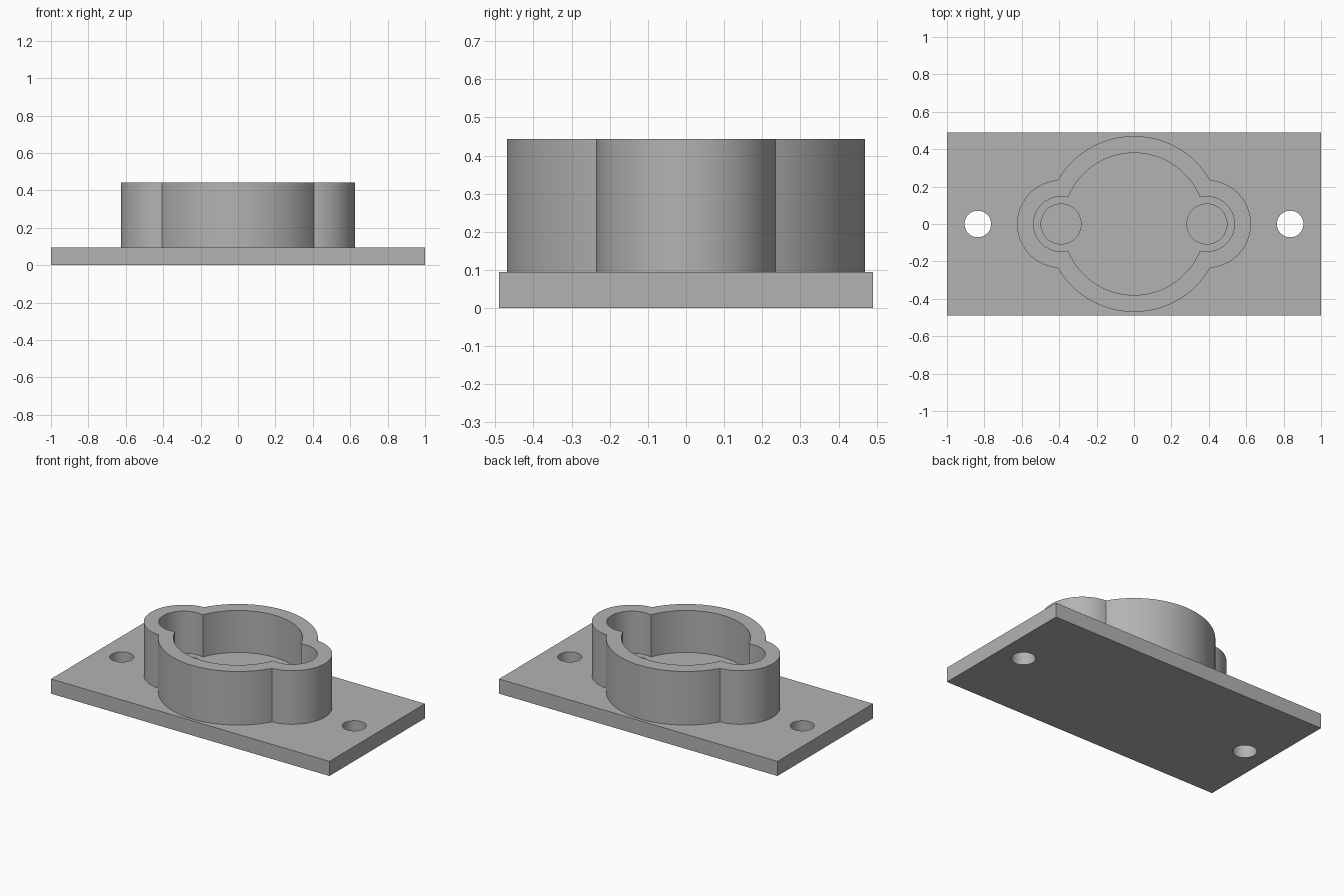
import bpy, bmesh
from math import sin, cos, pi, acos, atan2

cube = bpy.data.objects.get("Cube")
if cube:
    bpy.data.objects.remove(cube, do_unlink=True)

grey = bpy.data.materials.new("plain grey")
grey.use_nodes = True
colour = (0.45, 0.45, 0.45, 1)
grey.diffuse_color = colour
grey.node_tree.nodes["Principled BSDF"].inputs["Base Color"].default_value = colour

PLATE_TOP, FLOOR, TOP = 0.095, 0.17, 0.443
LOBE_X = 0.39


def arc(cx, r, start, end, n):
    return [(cx + r * cos(start + (end - start) * i / n),
             r * sin(start + (end - start) * i / n)) for i in range(n)]


def lobed_outline(main_r, lobe_r):
    """Large circle merged with a smaller circle on either side."""
    a = acos((main_r ** 2 + LOBE_X ** 2 - lobe_r ** 2) / (2 * main_r * LOBE_X))
    b = atan2(main_r * sin(a), main_r * cos(a) - LOBE_X)
    half = arc(LOBE_X, lobe_r, -b, b, 40) + arc(0, main_r, a, pi - a, 56)
    return half + [(-x, -y) for x, y in half]


def prism(name, outline, z0, z1):
    bm = bmesh.new()
    base = bm.faces.new([bm.verts.new((x, y, z0)) for x, y in outline])
    top = bmesh.ops.extrude_face_region(bm, geom=[base])["geom"]
    for v in top:
        if isinstance(v, bmesh.types.BMVert):
            v.co.z = z1
    bmesh.ops.recalc_face_normals(bm, faces=bm.faces)
    mesh = bpy.data.meshes.new(name)
    bm.to_mesh(mesh)
    bm.free()
    mesh.materials.append(grey)
    obj = bpy.data.objects.new(name, mesh)
    bpy.context.collection.objects.link(obj)
    return obj


def combine(target, tool, operation):
    mod = target.modifiers.new(operation, "BOOLEAN")
    mod.operation, mod.solver, mod.object = operation, "EXACT", tool
    bpy.context.view_layer.objects.active = target
    bpy.ops.object.modifier_apply(modifier=mod.name)
    bpy.data.objects.remove(tool, do_unlink=True)


# Flat mounting plate with the lobed socket standing on it
mount = prism("socket_mount", [(-1, -0.49), (1, -0.49), (1, 0.49), (-1, 0.49)], 0, PLATE_TOP)
combine(mount, prism("socket_wall", lobed_outline(0.47, 0.235), 0.03, TOP), "UNION")

# Lobed pocket
combine(mount, prism("pocket_cutter", lobed_outline(0.38, 0.147), FLOOR, 1), "DIFFERENCE")

# Blind holes in the pocket floor and through holes in the plate
for side in (-1, 1):
    combine(mount, prism("floor_hole_cutter", arc(side * LOBE_X, 0.107, 0, 2 * pi, 48),
                         PLATE_TOP, 1), "DIFFERENCE")
    combine(mount, prism("screw_hole_cutter", arc(side * 0.835, 0.071, 0, 2 * pi, 48),
                         -1, 1), "DIFFERENCE")

# Smooth curved walls, crisp corners
bpy.ops.object.select_all(action="DESELECT")
mount.select_set(True)
bpy.context.view_layer.objects.active = mount
bpy.ops.object.shade_smooth_by_angle(angle=pi / 6)
